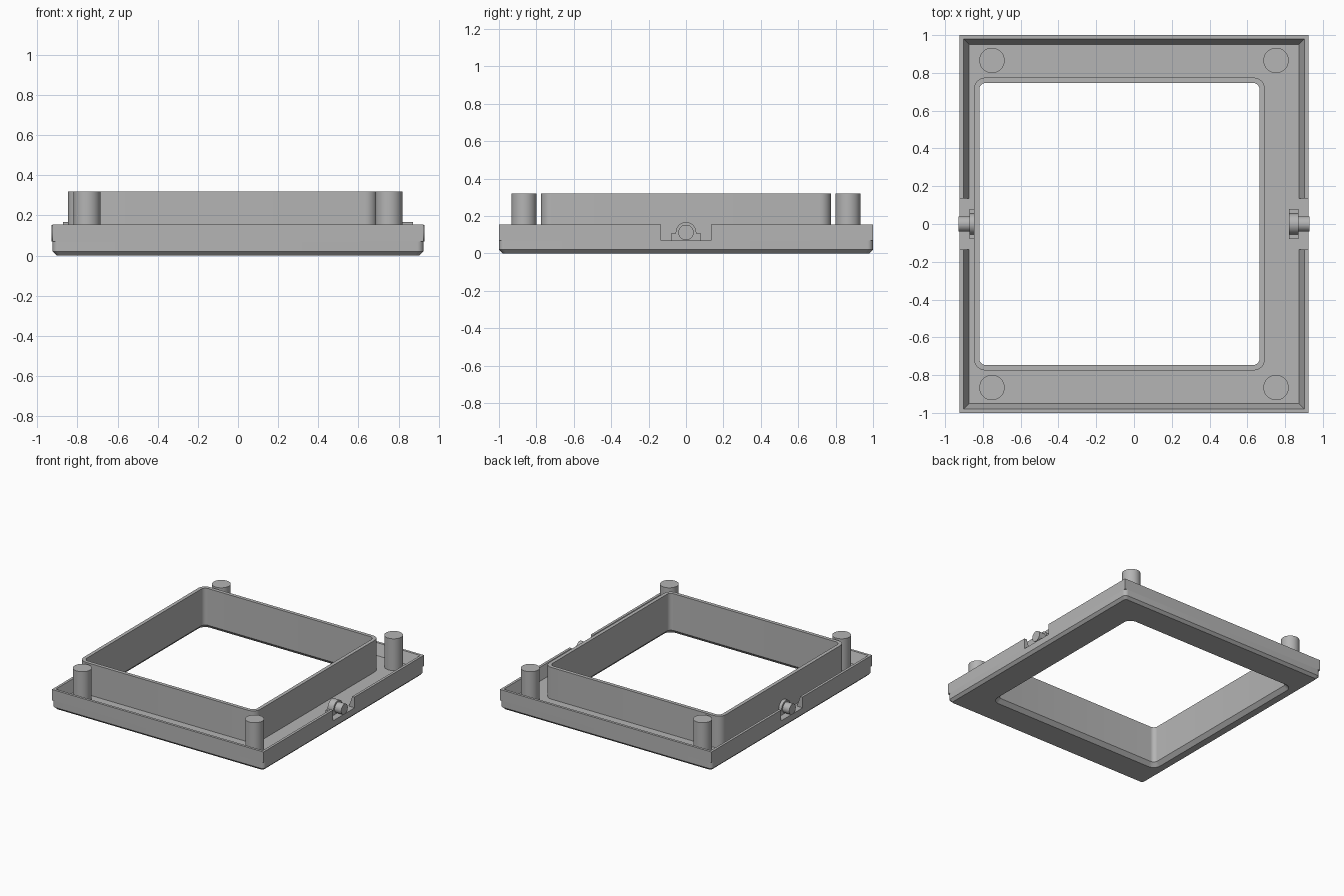
import bpy
import bmesh
from math import cos, sin, pi, radians
from mathutils import Matrix

if "Cube" in bpy.data.objects:
    bpy.data.objects.remove(bpy.data.objects["Cube"])

grey = bpy.data.materials.new("plain grey")
grey.use_nodes = True
tone = (0.46, 0.46, 0.46, 1)
grey.diffuse_color = tone
grey.node_tree.nodes["Principled BSDF"].inputs["Base Color"].default_value = tone

W, L = 0.923, 1.0            # half width and half length
FLOOR, RIM, TOP = 0.07, 0.155, 0.32


def finish(name, bm):
    bmesh.ops.recalc_face_normals(bm, faces=bm.faces)
    mesh = bpy.data.meshes.new(name)
    bm.to_mesh(mesh)
    bm.free()
    mesh.materials.append(grey)
    obj = bpy.data.objects.new(name, mesh)
    bpy.context.collection.objects.link(obj)
    bpy.ops.object.select_all(action='DESELECT')
    obj.select_set(True)
    bpy.context.view_layer.objects.active = obj
    bpy.ops.object.shade_smooth_by_angle(angle=radians(30))
    return obj


def rounded_rect(x0, x1, y, r, z, steps=8):
    """Ring of points around a rectangle with rounded corners."""
    ring = []
    corners = [(x1 - r, y - r), (x0 + r, y - r), (x0 + r, r - y), (x1 - r, r - y)]
    for k, (cx, cy) in enumerate(corners):
        for i in range(steps + 1):
            a = (k + i / steps) * pi / 2
            ring.append((cx + r * cos(a), cy + r * sin(a), z))
    return ring


def loft(name, rings, closed):
    """Skin between rings, the last ring joining the first."""
    bm = bmesh.new()
    vs = [[bm.verts.new(p) for p in ring] for ring in rings]
    n = len(vs[0])
    for j, a in enumerate(vs):
        b = vs[(j + 1) % len(vs)]
        for i in range(n if closed else n - 1):
            k = (i + 1) % n
            bm.faces.new((a[i], a[k], b[k], b[i]))
    if not closed:
        for end in (0, -1):
            bm.faces.new([ring[end] for ring in vs])
    return finish(name, bm)


def cylinder(name, radius, length, centre, axis='Z'):
    bm = bmesh.new()
    turn = Matrix.Rotation(pi / 2, 4, 'Y') if axis == 'X' else Matrix()
    bmesh.ops.create_cone(bm, cap_ends=True, segments=40, radius1=radius,
                          radius2=radius, depth=length,
                          matrix=Matrix.Translation(centre) @ turn)
    return finish(name, bm)


# Base plate and window collar, one continuous section
tx0, tx1, ty = -0.847, 0.693, 0.775
wall, bevel = 0.028, 0.02


def collar(inset, r, z):
    return rounded_rect(tx0 + inset, tx1 - inset, ty - inset, r, z)


loft("base_and_collar", [
    rounded_rect(bevel - W, W - bevel, L - bevel, 0.02, 0),
    rounded_rect(-W, W, L, 0.03, bevel),
    rounded_rect(-W, W, L, 0.03, FLOOR),
    collar(0, 0.06, FLOOR),
    collar(0, 0.06, TOP),
    collar(wall, 0.035, TOP),
    collar(wall, 0.035, 0.03),
    collar(0, 0.06, 0),
], True)

# Raised rim in two halves, leaving a notch on each side
notch = 0.135
for side, name in ((1, "back_rim"), (-1, "front_rim")):
    section = [(0, FLOOR), (0, RIM), (0.02, RIM), (0.05, FLOOR)]
    rings = []
    for inset, z in section:
        x, y = W - inset, side * (L - inset)
        rings.append([(x, side * notch, z), (x, y, z),
                      (-x, y, z), (-x, side * notch, z)])
    loft(name, rings, False)

# Corner posts
for sx, h in ((-1, "right"), (1, "left")):
    for sy, v in ((-1, "front"), (1, "back")):
        cylinder(f"{v}_{h}_post", 0.067, TOP - FLOOR,
                 (sx * 0.752, sy * 0.866, (TOP + FLOOR) / 2))

# Pivot brackets and pins in the notches
pin_z = 0.112
outline = [(0.08, FLOOR), (0.08, 0.107), (0.055, 0.107)]
arch = [(0.055 * cos(i * pi / 16), pin_z + 0.055 * sin(i * pi / 16))
        for i in range(17)]
outline += arch + [(-y, z) for y, z in reversed(outline)]
for s, h, inner in ((-1, "right", 0.84), (1, "left", 0.82)):
    bm = bmesh.new()
    face = bm.faces.new([bm.verts.new((s * inner, y, z)) for y, z in outline])
    grown = bmesh.ops.extrude_face_region(bm, geom=[face], use_keep_orig=True)
    moved = [g for g in grown["geom"] if isinstance(g, bmesh.types.BMVert)]
    bmesh.ops.translate(bm, verts=moved, vec=(s * (0.872 - inner), 0, 0))
    finish(f"{h}_pivot_bracket", bm)
    cylinder(f"{h}_pivot_pin", 0.041, 0.07, (s * 0.894, 0, pin_z), 'X')
